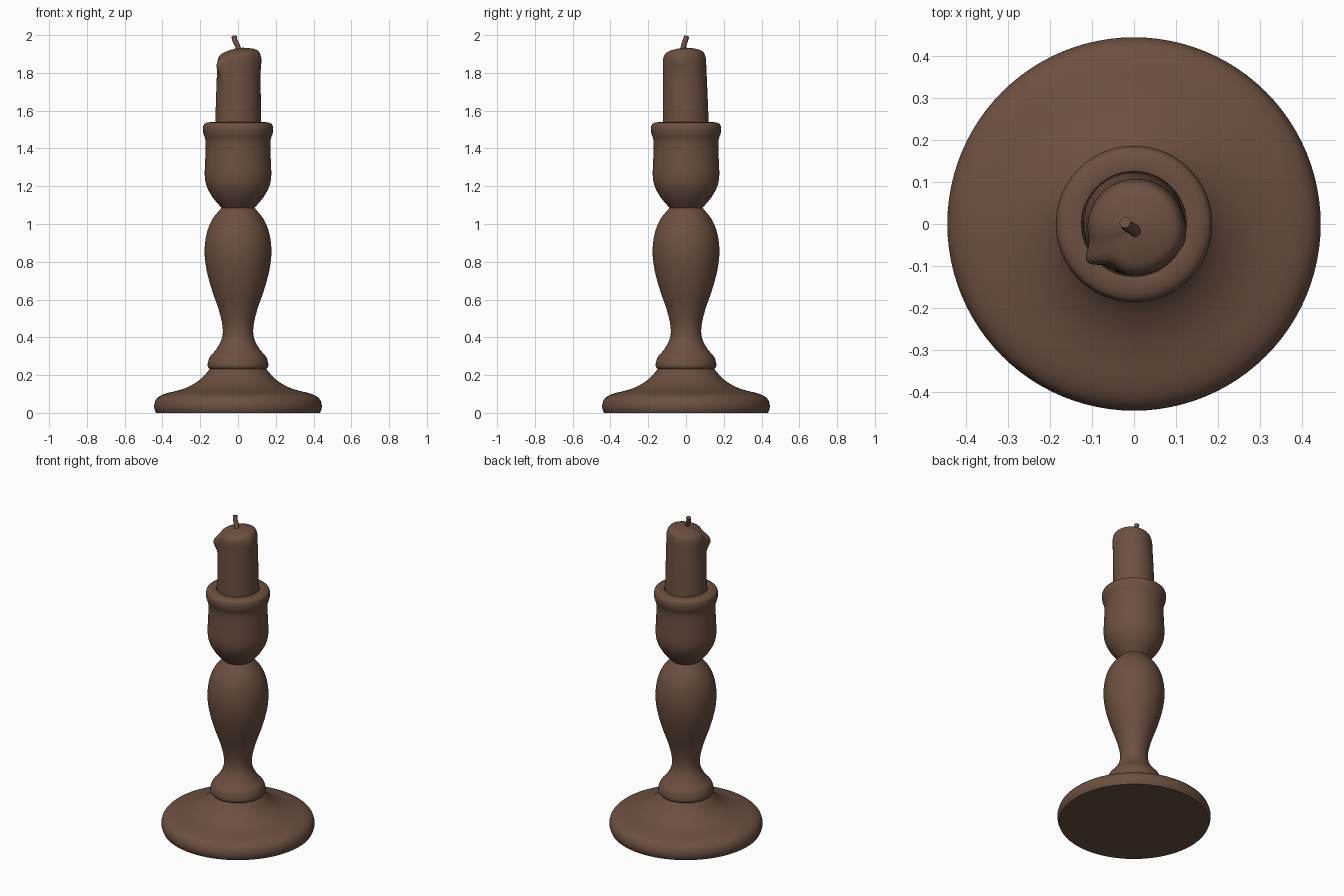
import bpy, bmesh, math
from mathutils import Vector

if "Cube" in bpy.data.objects:
    bpy.data.objects.remove(bpy.data.objects["Cube"])

brown = bpy.data.materials.new("warm_brown")
brown.diffuse_color = (0.15, 0.08, 0.052, 1)
brown.use_nodes = True
brown.node_tree.nodes["Principled BSDF"].inputs["Base Color"].default_value = brown.diffuse_color


def spline(pts, steps=4):
    """Catmull-Rom curve through the points."""
    p = [Vector(q) for q in pts]
    p = [2 * p[0] - p[1]] + p + [2 * p[-1] - p[-2]]
    out = []
    for a, b, c, d in zip(p, p[1:], p[2:], p[3:]):
        for i in range(steps):
            t = i / steps
            out.append(0.5 * (2 * b + (c - a) * t + (2 * a - 5 * b + 4 * c - d) * t * t
                              + (3 * b - a - 3 * c + d) * t ** 3))
    return out + [p[-2]]


def finish(name, bm, angle=40):
    bmesh.ops.recalc_face_normals(bm, faces=bm.faces)
    me = bpy.data.meshes.new(name)
    bm.to_mesh(me)
    bm.free()
    me.materials.append(brown)
    ob = bpy.data.objects.new(name, me)
    bpy.context.collection.objects.link(ob)
    bpy.ops.object.select_all(action='DESELECT')
    bpy.context.view_layer.objects.active = ob
    ob.select_set(True)
    bpy.ops.object.shade_smooth_by_angle(angle=math.radians(angle))
    return ob


def lathe(name, profile, warp=None, seg=96):
    """Spin (radius, height) points about z and close both ends."""
    bm = bmesh.new()
    rings = []
    for r, z in profile:
        ring = []
        for i in range(seg):
            a = 2 * math.pi * i / seg
            co = Vector((r * math.cos(a), r * math.sin(a), z))
            ring.append(bm.verts.new(warp(co, a) if warp else co))
        rings.append(ring)
    for lo, hi in zip(rings, rings[1:]):
        for i in range(seg):
            j = (i + 1) % seg
            bm.faces.new((lo[i], lo[j], hi[j], hi[i]))
    bm.faces.new(rings[0][::-1])
    bm.faces.new(rings[-1])
    return finish(name, bm)


# Wide round foot
foot = [(0.436, 0.004), (0.443, 0.025), (0.442, 0.05), (0.428, 0.078), (0.39, 0.1),
        (0.31, 0.121), (0.255, 0.142), (0.205, 0.173), (0.168, 0.21), (0.15, 0.232)]
lathe("foot", [(0.434, 0)] + spline(foot))

# Turned stem: collar, waist and bulb
stem = [(0.15, 0.232), (0.159, 0.243), (0.16, 0.262), (0.148, 0.298), (0.115, 0.337),
        (0.087, 0.39), (0.081, 0.45), (0.1, 0.54), (0.136, 0.645), (0.165, 0.75),
        (0.177, 0.85), (0.167, 0.945), (0.137, 1.023), (0.087, 1.086)]
lathe("stem", spline(stem))

# Candle cup with flared rim and a socket
cup = [(0.087, 1.086), (0.1, 1.1), (0.137, 1.145), (0.166, 1.2), (0.176, 1.255), (0.174, 1.33),
       (0.171, 1.4), (0.173, 1.445), (0.183, 1.478), (0.186, 1.505), (0.18, 1.527), (0.165, 1.537)]
lathe("candle_cup", spline(cup) + [(0.14, 1.54), (0.125, 1.537), (0.123, 1.525), (0.123, 1.45)])


# Melted candle: leans to the front, with a drip and a dent
def bump(a, centre, width):
    d = (a - centre + math.pi) % (2 * math.pi) - math.pi
    return math.exp(-(d / width) ** 2)


def melt(co, a):
    t = max(0, (co.z - 1.5) / 0.4)
    k = min(1, math.hypot(co.x, co.y) / 0.1)
    high = math.exp(-((co.z - 1.86) / 0.05) ** 2)
    r = 1 + high * k * (0.24 * bump(a, math.radians(215), 0.2) + 0.06 * bump(a, -0.25, 0.3))
    r -= 0.06 * t * k * bump(a, math.radians(240), 0.22)
    z = co.z + t * k * (0.012 * math.cos(a - 0.4) - 0.012 * bump(a, math.radians(215), 0.4))
    return Vector((co.x * r + 0.005 * t, co.y * r - 0.009 * t, z))


candle = [(0.122, 1.45), (0.121, 1.54), (0.119, 1.64), (0.117, 1.74), (0.115, 1.82), (0.114, 1.865),
          (0.107, 1.896), (0.09, 1.913), (0.06, 1.923), (0.025, 1.93), (0.004, 1.931)]
lathe("candle", spline(candle), melt)

# Bent wick
cu = bpy.data.curves.new("wick_path", 'CURVE')
cu.dimensions = '3D'
cu.bevel_depth = 0.014
cu.bevel_resolution = 3
cu.use_fill_caps = True
sp = cu.splines.new('POLY')
path = spline([(0.006, -0.02, 1.915), (-0.003, -0.012, 1.945), (-0.016, -0.004, 1.97), (-0.021, 0.004, 1.994)])
sp.points.add(len(path) - 1)
for p, co in zip(sp.points, path):
    p.co = (*co, 1)
tmp = bpy.data.objects.new("wick_path", cu)
bpy.context.collection.objects.link(tmp)
bm = bmesh.new()
bm.from_mesh(tmp.to_mesh())
tmp.to_mesh_clear()
bpy.data.objects.remove(tmp)
bmesh.ops.remove_doubles(bm, verts=bm.verts, dist=0.0005)
finish("wick", bm)
